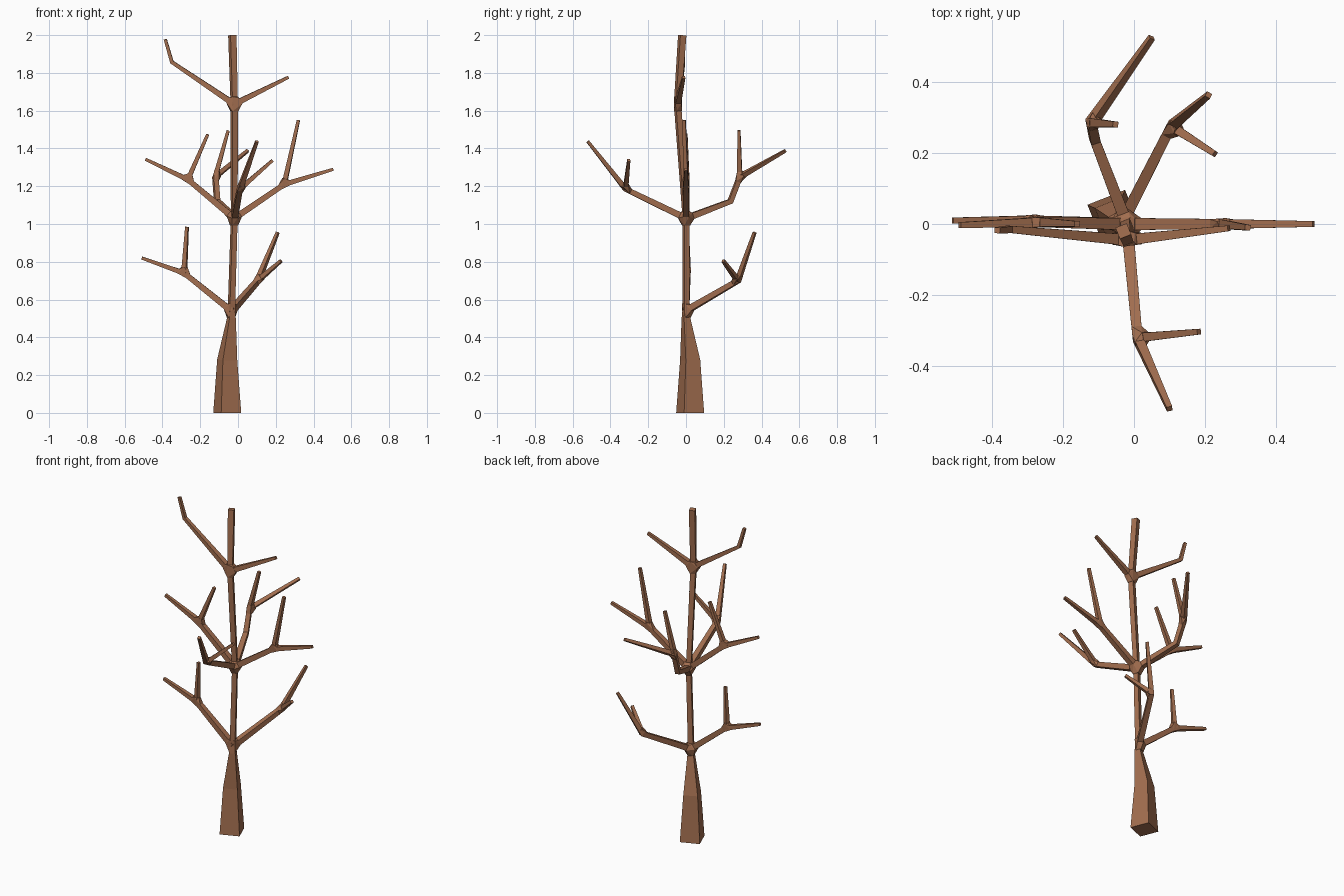
import bpy
import bmesh
from mathutils import Vector

cube = bpy.data.objects.get("Cube")
if cube:
    bpy.data.objects.remove(cube)

bark = bpy.data.materials.new("brown bark")
bark.use_nodes = True
BROWN = (0.36, 0.155, 0.078, 1)
bark.diffuse_color = BROWN
bark.node_tree.nodes["Principled BSDF"].inputs["Base Color"].default_value = BROWN

UP = Vector((0, 0, 1))
TRUNK_SIDE = Vector((0.93, 0.37, 0))


def square(centre, along, side, half):
    """Four corners of a square section across a limb."""
    u = (side - along * side.dot(along)).normalized()
    v = along.cross(u)
    return [centre + half * (a * u + b * v) for a, b in ((1, 1), (-1, 1), (-1, -1), (1, -1))]


def finish(name, bm):
    bmesh.ops.recalc_face_normals(bm, faces=bm.faces)
    mesh = bpy.data.meshes.new(name)
    bm.to_mesh(mesh)
    bm.free()
    mesh.materials.append(bark)
    obj = bpy.data.objects.new(name, mesh)
    bpy.context.collection.objects.link(obj)


def limb(name, points, halves, side=None):
    """Tapered four-sided tube with mitred bends."""
    pts = [Vector(p) for p in points]
    dirs = [(b - a).normalized() for a, b in zip(pts, pts[1:])]
    side = side or dirs[0].cross(UP)
    bm = bmesh.new()
    rings = []
    for i, (p, half) in enumerate(zip(pts, halves)):
        along = (dirs[max(i - 1, 0)] + dirs[min(i, len(dirs) - 1)]).normalized()
        rings.append([bm.verts.new(c) for c in square(p, along, side, half)])
    for low, high in zip(rings, rings[1:]):
        for i in range(4):
            j = (i + 1) % 4
            bm.faces.new((low[i], low[j], high[j], high[i]))
    bm.faces.new(rings[0])
    bm.faces.new(rings[-1])
    finish(name, bm)


def collar(name, centre, ends, half, reach):
    """Faceted knot that joins the limbs meeting at a fork."""
    c = Vector(centre)
    bm = bmesh.new()
    for end in ends:
        d = (Vector(end) - c).normalized()
        side = TRUNK_SIDE if abs(d.z) > 0.97 else d.cross(UP)
        for corner in square(c + d * reach, d, side, half):
            bm.verts.new(corner)
    hull = bmesh.ops.convex_hull(bm, input=bm.verts)
    loose = set(hull["geom_interior"]) | set(hull["geom_unused"])
    bmesh.ops.delete(bm, geom=[v for v in loose if isinstance(v, bmesh.types.BMVert)], context="VERTS")
    finish(name, bm)


# Trunk
base, swell = (-0.057, 0.022, 0), (-0.057, 0.022, 0.28)
low, mid, high = (-0.035, 0, 0.54), (-0.02, 0, 1.03), (-0.02, -0.045, 1.635)
top = (-0.03, -0.02, 1.999)
limb("trunk", [base, swell, (-0.035, 0, 0.5), low, mid, high, top],
     [0.057, 0.041, 0.018, 0.015, 0.014, 0.015, 0.017], TRUNK_SIDE)

# Forked boughs: name, start, path to the fork, two twig tips
BOUGHS = [
    ("lower_right", low, [(-0.285, 0.01, 0.74)], (-0.51, 0.01, 0.82), (-0.27, 0.005, 0.985)),
    ("lower_back", low, [(0.105, 0.275, 0.7)], (0.21, 0.363, 0.955), (0.228, 0.197, 0.805)),
    ("middle_right", mid, [(-0.265, 0.005, 1.235)], (-0.49, -0.003, 1.343), (-0.16, 0, 1.475)),
    ("middle_left", mid, [(0.245, 0, 1.21)], (0.505, 0, 1.29), (0.32, -0.01, 1.55)),
    ("middle_front", mid, [(0.01, -0.32, 1.185)], (0.1, -0.52, 1.437), (0.183, -0.303, 1.337)),
    ("middle_back", mid, [(-0.11, 0.235, 1.12), (-0.12, 0.285, 1.25)],
     (0.05, 0.525, 1.387), (-0.052, 0.28, 1.495)),
]
for name, start, path, tip, twig in BOUGHS:
    fork = path[-1]
    before = ([start] + path)[-2]
    limb(name + "_bough", [start] + path + [tip], [0.017] + [0.014] * len(path) + [0.008])
    limb(name + "_twig", [fork, twig], [0.013, 0.008])
    collar(name + "_knot", fork, [before, tip, twig], 0.0135, 0.03)

# Upper boughs
bend, left_tip = (-0.35, -0.015, 1.857), (0.267, -0.012, 1.777)
limb("upper_right_bough", [high, bend, (-0.385, -0.018, 1.978)], [0.016, 0.01, 0.008])
limb("upper_left_bough", [high, left_tip], [0.016, 0.008])

# Knots where the boughs leave the trunk
for name, centre, ends in [
    ("lower_trunk_knot", low, [swell, mid] + [b[2][0] for b in BOUGHS[:2]]),
    ("middle_trunk_knot", mid, [low, high] + [b[2][0] for b in BOUGHS[2:]]),
    ("upper_trunk_knot", high, [mid, top, bend, left_tip]),
]:
    collar(name, centre, ends, 0.0165, 0.038)
